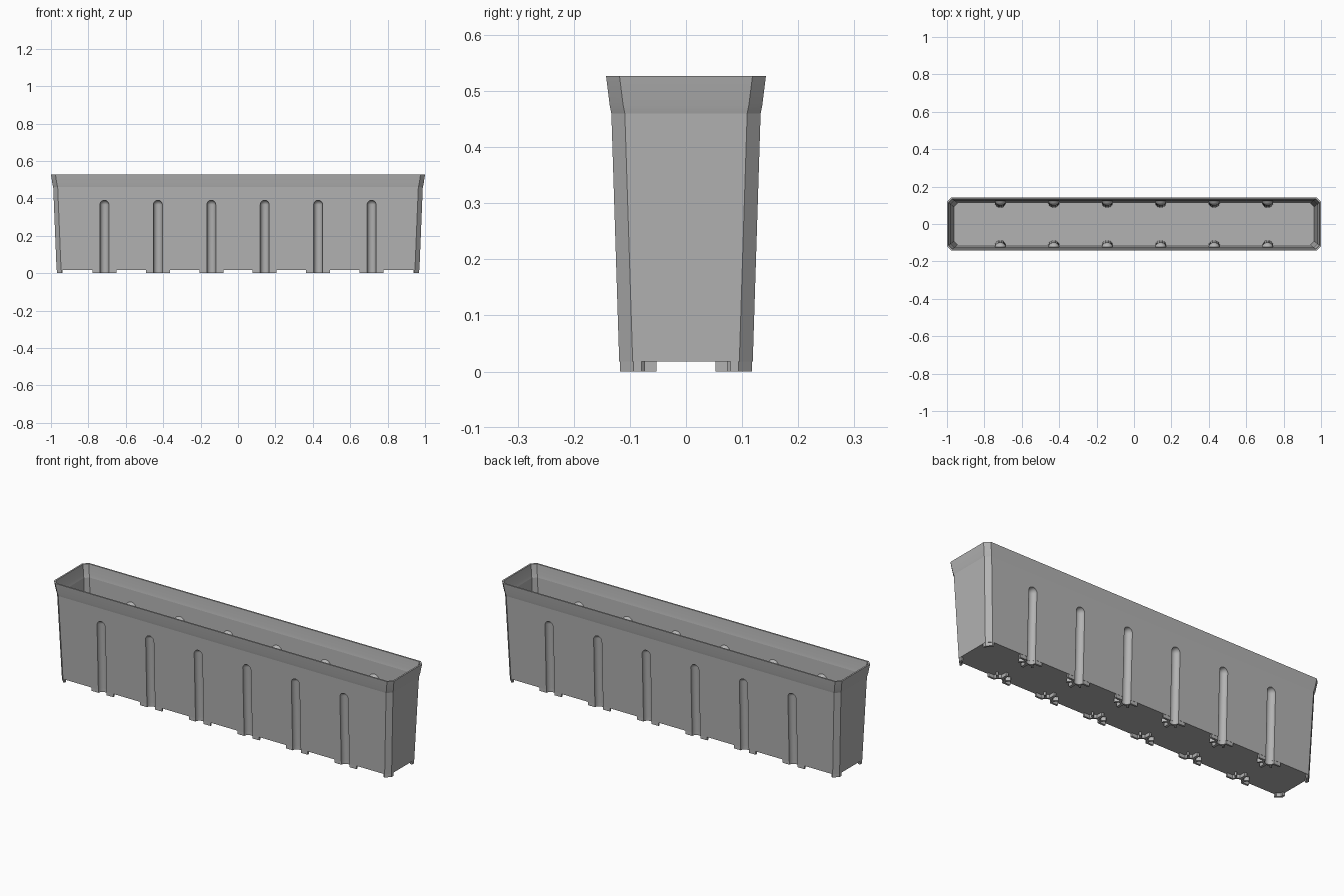
import bpy, bmesh
from math import sin, cos, pi, radians

cube = bpy.data.objects.get("Cube")
if cube:
    bpy.data.objects.remove(cube, do_unlink=True)

grey = bpy.data.materials.new("grey plastic")
grey.use_nodes = True
colour = (0.45, 0.45, 0.45, 1)
grey.diffuse_color = colour
grey.node_tree.nodes["Principled BSDF"].inputs["Base Color"].default_value = colour

GROOVES = [(i - 2.5) * 0.2857 for i in range(6)]
SIDES = (-1, 1)
FLOOR, TOP, WALL = 0.018, 0.527, 0.007
FOOT_Y = 0.118
# Height, half length and half width of the outer wall
PROFILE = [(FLOOR, 0.97, 0.119), (0.46, 0.988, 0.133),
           (0.475, 0.992, 0.136), (TOP, 1.0, 0.1425)]


def loft(bm, rings):
    """Skin a list of equal rings and cap both ends."""
    rows = [[bm.verts.new(p) for p in ring] for ring in rings]
    n = len(rows[0])
    for a, b in zip(rows, rows[1:]):
        for i in range(n):
            j = (i + 1) % n
            bm.faces.new((a[i], a[j], b[j], b[i]))
    bm.faces.new(rows[0][::-1])
    bm.faces.new(rows[-1])


def prism(bm, outline, z0, z1):
    loft(bm, [[(x, y, z) for x, y in outline] for z in (z0, z1)])


def make_object(name, bm):
    bmesh.ops.recalc_face_normals(bm, faces=bm.faces)
    mesh = bpy.data.meshes.new(name)
    bm.to_mesh(mesh)
    bm.free()
    mesh.materials.append(grey)
    obj = bpy.data.objects.new(name, mesh)
    bpy.context.collection.objects.link(obj)
    return obj


def box_ring(z, hx, hy, c):
    """Rectangle with cut corners."""
    return [(hx, c - hy, z), (hx, hy - c, z), (hx - c, hy, z), (c - hx, hy, z),
            (-hx, hy - c, z), (-hx, c - hy, z), (c - hx, -hy, z), (hx - c, -hy, z)]


def tub(name, inset, bottom, rise):
    bm = bmesh.new()
    rows = [list(p) for p in PROFILE]
    rows[0][0] = bottom
    rows[-1][0] += rise
    loft(bm, [box_ring(z, x - inset, y - inset, 0.024 - 0.59 * inset)
              for z, x, y in rows])
    return make_object(name, bm)


def groove_rods(name, radius):
    """Round-topped rods that lean with the long walls."""
    bm = bmesh.new()
    steps = 12
    levels = [(-0.05, radius)]
    for k in range(steps):
        a = k * pi / 2 / steps
        levels.append((0.366 + radius * sin(a), radius * cos(a)))
    for s in SIDES:
        for gx in GROOVES:
            loft(bm, [[(gx + r * cos(t * pi / 24),
                        s * (0.118 + 0.031 * z) + r * sin(t * pi / 24), z)
                       for t in range(48)] for z, r in levels])
    return make_object(name, bm)


def subtract(target, cutter):
    cutter.hide_render = True
    mod = target.modifiers.new("cut", 'BOOLEAN')
    mod.operation = 'DIFFERENCE'
    mod.solver = 'EXACT'
    mod.object = cutter
    bpy.context.view_layer.objects.active = target
    bpy.ops.object.modifier_apply(modifier=mod.name)
    bpy.data.objects.remove(cutter, do_unlink=True)


# Trough: outer shell, hollowed, with half-round grooves in the long walls
trough = tub("trough", 0, FLOOR, 0)
cavity = tub("cavity", WALL, FLOOR + WALL, 0.01)
subtract(cavity, groove_rods("inner_groove_rods", 0.031))
subtract(trough, cavity)
subtract(trough, groove_rods("groove_rods", 0.024))

# Corner feet: bent plates below the cut corners
bm = bmesh.new()
outline = [(0.969, 0.079), (0.969, 0.094), (0.945, 0.118), (0.937, 0.118),
           (0.937, 0.106), (0.941, 0.106), (0.957, 0.090), (0.957, 0.079)]
for sx in SIDES:
    for sy in SIDES:
        prism(bm, [(sx * x, sy * y) for x, y in outline], 0, FLOOR + 0.002)
corner_feet = make_object("corner_feet", bm)

# Groove feet: a half-round sleeve with short arms spreading from it
bm = bmesh.new()
arc = [i * pi / 24 for i in range(25)]
sleeve = ([(0.024 * cos(a), 0.024 * sin(a)) for a in arc]
          + [(0.034 * cos(a), 0.034 * sin(a)) for a in reversed(arc)])


def arm(angle, length, half, lift=0):
    c, s = cos(angle), sin(angle)
    return [(u * c - v * s, u * s + v * c + lift)
            for u, v in ((0.03, -half), (length, -half), (length, half), (0.03, half))]


parts = [sleeve, arm(0, 0.064, 0.005, 0.005), arm(pi, 0.064, 0.005, 0.005),
         arm(pi / 4, 0.058, 0.005), arm(pi * 3 / 4, 0.058, 0.005),
         arm(pi / 2, 0.065, 0.007)]
for s in SIDES:
    for gx in GROOVES:
        for part in parts:
            prism(bm, [(gx + x, s * (FOOT_Y - y)) for x, y in part], 0, FLOOR + 0.002)
groove_feet = make_object("groove_feet", bm)

# Smooth the round grooves and keep the wall edges crisp
bpy.ops.object.select_all(action='DESELECT')
for obj in (trough, corner_feet, groove_feet):
    obj.select_set(True)
bpy.context.view_layer.objects.active = trough
bpy.ops.object.shade_smooth_by_angle(angle=radians(9))
